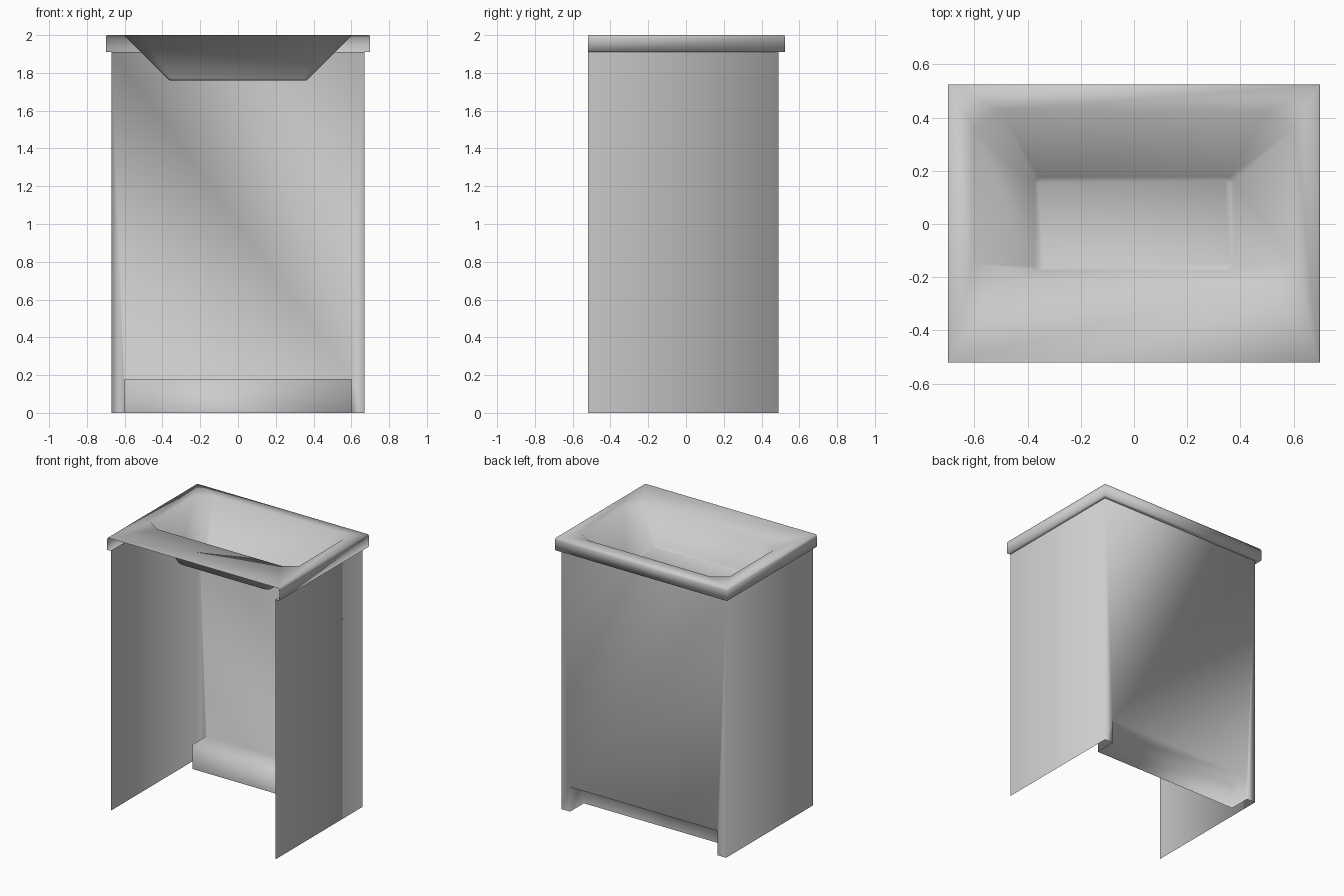
import bpy
import bmesh

cube = bpy.data.objects.get("Cube")
if cube:
    bpy.data.objects.remove(cube, do_unlink=True)

# One pale grey for everything
grey = bpy.data.materials.new("pale grey")
grey.use_nodes = True
colour = (0.6, 0.6, 0.6, 1)
grey.diffuse_color = colour
grey.node_tree.nodes["Principled BSDF"].inputs["Base Color"].default_value = colour


def finish(name, bm):
    bmesh.ops.remove_doubles(bm, verts=bm.verts, dist=0.0005)
    mesh = bpy.data.meshes.new(name)
    bm.to_mesh(mesh)
    bm.free()
    mesh.materials.append(grey)
    mesh.shade_smooth()
    obj = bpy.data.objects.new(name, mesh)
    bpy.context.collection.objects.link(obj)
    return obj


def face(bm, *points):
    return bm.faces.new([bm.verts.new(p) for p in points])


def strip(bm, lower, upper, closed=False):
    """Skin of quads between two matching rows of points."""
    n = len(lower)
    for i in range(n if closed else n - 1):
        j = (i + 1) % n
        face(bm, lower[i], lower[j], upper[j], upper[i])


def u_path(x, back, z, front=-0.52):
    """Open three-sided path around the right, back and left."""
    return [(x, front, z), (x, back, z), (-x, back, z), (-x, front, z)]


W, BACK, TOP = 0.67, 0.49, 1.91        # cabinet shell
KX, KY, KZ = 0.6, 0.33, 0.18           # toe recess

# Cabinet: sides, back panel and the toe recess folded into its foot
bm = bmesh.new()
for s in (1, -1):
    side = [(s * W, -0.52, 0), (s * W, BACK, 0), (s * W, BACK, TOP), (s * W, -0.52, TOP)]
    stile = [(s * W, BACK, 0), (s * KX, BACK, 0), (s * KX, BACK, KZ), (s * W, BACK, TOP)]
    cheek = [(s * KX, BACK, 0), (s * KX, KY, 0), (s * KX, KY, KZ), (s * KX, BACK, KZ)]
    for quad in (side, stile, cheek):
        face(bm, *quad[::s])
face(bm, (KX, BACK, KZ), (-KX, BACK, KZ), (-W, BACK, TOP), (W, BACK, TOP))
strip(bm, [(KX, KY, 0), (-KX, KY, 0)], [(KX, KY, KZ), (-KX, KY, KZ)])
strip(bm, [(KX, KY, KZ), (-KX, KY, KZ)], [(KX, BACK, KZ), (-KX, BACK, KZ)])
finish("cabinet_shell", bm)

# Countertop: lip and apron on three sides, then deck, basin walls and floor
bm = bmesh.new()
apron = [u_path(W, BACK, TOP), u_path(0.7, 0.525, TOP),
         u_path(0.7, 0.525, 1.985), u_path(0.695, 0.52, 2.0)]
for lower, upper in zip(apron, apron[1:]):
    strip(bm, lower, upper)


def ring(corner, cut_in, z):
    """Eight-sided ring: corners as (half width, front, back), with cut corners."""
    x, front, back = corner
    cx, cy = cut_in
    half = [(x - cx, front), (x, front + cy), (x, back - cy), (x - cx, back)]
    return [(px, py, z) for px, py in half] + [(-px, py, z) for px, py in half[::-1]]


outer = ring((0.695, -0.52, 0.52), (0, 0), 2.0)
rim = ring((0.605, -0.22, 0.43), (0.1, 0.07), 2.0)
lower_wall = ring((0.375, -0.175, 0.175), (0.02, 0.015), 1.77)
floor = ring((0.36, -0.165, 0.165), (0.02, 0.015), 1.76)
for a, b in ((outer, rim), (rim, lower_wall), (lower_wall, floor)):
    strip(bm, a, b, closed=True)
face(bm, *floor)
bmesh.ops.dissolve_degenerate(bm, dist=0.0001, edges=bm.edges)
finish("countertop_with_basin", bm)
